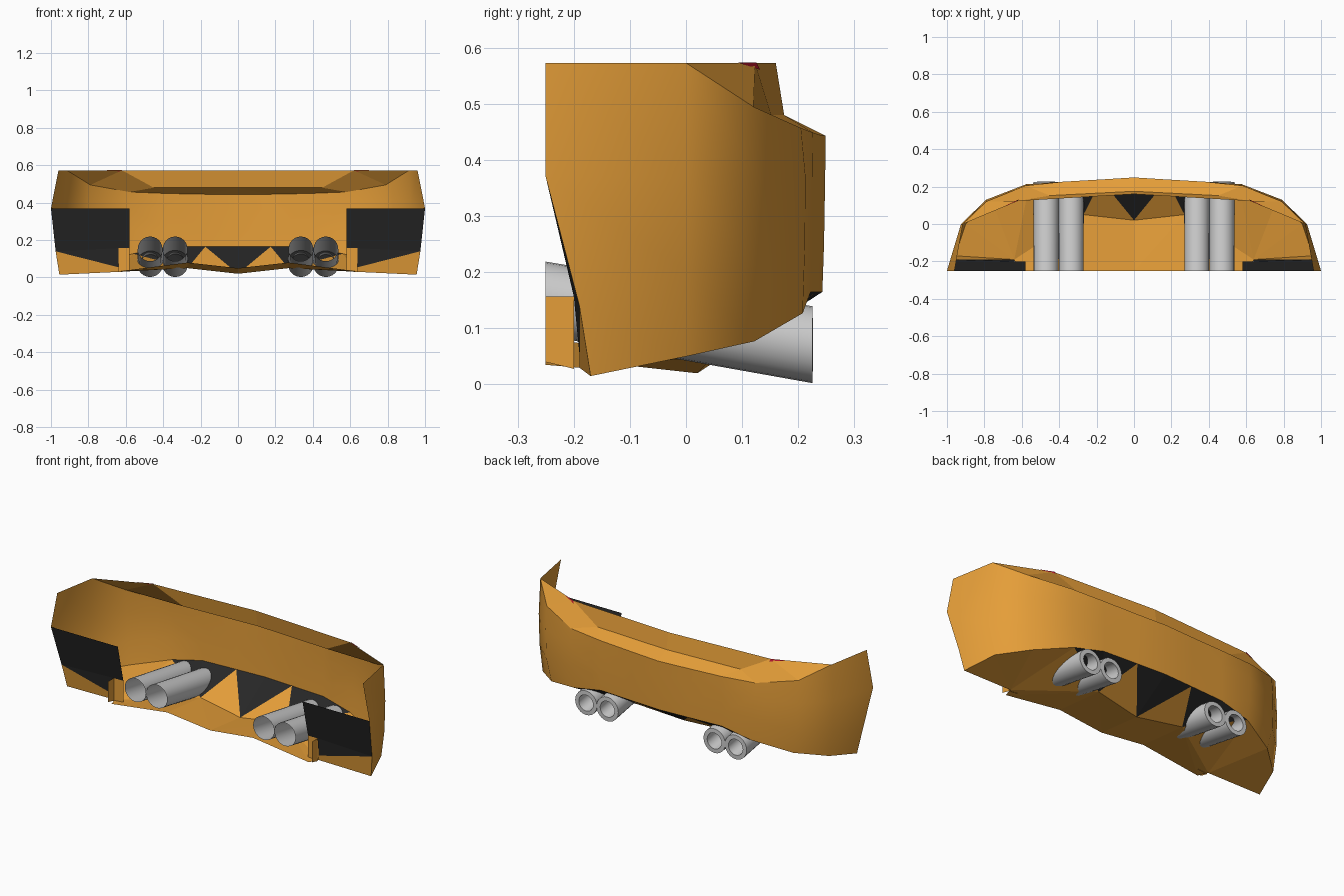
import bpy, bmesh, math

if "Cube" in bpy.data.objects:
    bpy.data.objects.remove(bpy.data.objects["Cube"])


def material(name, rgb):
    m = bpy.data.materials.new(name)
    m.diffuse_color = (*rgb, 1)
    m.use_nodes = True
    m.node_tree.nodes["Principled BSDF"].inputs["Base Color"].default_value = m.diffuse_color
    return m


ORANGE = material("orange paint", (0.78, 0.34, 0.04))
BLACK = material("black plastic", (0.02, 0.02, 0.02))
RED = material("red reflector", (0.55, 0.01, 0.03))


def finish(obj, mat, angle):
    if mat:
        obj.data.materials.append(mat)
    bpy.ops.object.select_all(action='DESELECT')
    obj.select_set(True)
    bpy.context.view_layer.objects.active = obj
    if angle:
        bpy.ops.object.shade_smooth_by_angle(angle=math.radians(angle))
    return obj


def sheet(name, polys, mat, angle=0):
    """Right-hand half from polygons, welded and mirrored across x = 0."""
    bm = bmesh.new()
    for p in polys:
        bm.faces.new([bm.verts.new(v) for v in p])
    bmesh.ops.remove_doubles(bm, verts=bm.verts, dist=0.0005)
    bmesh.ops.recalc_face_normals(bm, faces=bm.faces)
    me = bpy.data.meshes.new(name)
    bm.to_mesh(me)
    bm.free()
    obj = bpy.data.objects.new(name, me)
    bpy.context.collection.objects.link(obj)
    mod = obj.modifiers.new("mirror", 'MIRROR')
    mod.use_clip = True
    return finish(obj, mat, angle)


# Bumper skin: vertical ribs from the wheel arch to the centre, top to bottom
ribs = [
    [(0.96, -0.25, 0.573), (1.0, -0.25, 0.37), (0.975, -0.19, 0.14), (0.955, -0.17, 0.015)],
    [(0.915, 0.0, 0.573), (0.925, 0.0, 0.37), (0.92, 0.0, 0.2), (0.90, 0.0, 0.05)],
    [(0.79, 0.12, 0.495), (0.79, 0.13, 0.37), (0.785, 0.13, 0.2), (0.76, 0.122, 0.077)],
    [(0.58, 0.205, 0.457), (0.575, 0.213, 0.37), (0.57, 0.212, 0.25), (0.56, 0.208, 0.127)],
    [(0.38, 0.226, 0.449), (0.38, 0.225, 0.37), (0.38, 0.224, 0.25), (0.38, 0.222, 0.165)],
    [(0.175, 0.238, 0.445), (0.175, 0.237, 0.37), (0.175, 0.236, 0.25), (0.175, 0.234, 0.165)],
    [(0, 0.249, 0.443), (0, 0.248, 0.37), (0, 0.246, 0.25), (0, 0.243, 0.165)],
]
skin = [(a[i], b[i], b[i + 1], a[i + 1])
        for a, b in zip(ribs, ribs[1:]) for i in range(3)]
sheet("bumper_skin", skin, ORANGE, 35)
tops = [r[0] for r in ribs]
rim = [r[3] for r in ribs]

# Upper ledge and the upright panel behind it
corner, bend, mid = (0.62, 0.123, 0.573), (0.45, 0.152, 0.48), (0, 0.175, 0.48)
sheet("upper_ledge", [
    (tops[1], tops[2], corner),
    (tops[2], tops[3], bend, corner),
    (tops[3], tops[4], bend),
    (tops[4], tops[5], mid, bend),
    (tops[5], tops[6], mid),
], ORANGE)
sheet("upper_panel", [(corner, bend, mid, (0, 0.16, 0.573))], ORANGE)
sheet("reflector", [((0.62, 0.126, 0.5735), (0.70, 0.093, 0.5735), (0.615, 0.132, 0.561))], RED)

# Floor pan: front edge, fold line, then strips rising to the rim
f0, f1, f2 = (0, -0.25, 0.05), (0.27, -0.25, 0.08), (0.62, -0.25, 0.035)
f3 = (0.64, -0.19, 0.03)
v0, v1 = (0, 0.02, 0.02), (0.27, 0.05, 0.05)
sheet("floor_pan", [
    (f0, f1, v1), (f0, v1, v0),
    (v0, v1, rim[5]),
    (f1, f2, v1), (f2, f3, v1),
    (f3, rim[3], v1),
    (f3, rim[2], rim[3]),
    (f3, rim[1], rim[2]),
    (f3, rim[0], rim[1]),
], ORANGE)

# Dark diffuser triangles between the orange fins
sheet("diffuser", [(v0, rim[5], rim[6]), (v1, rim[3], rim[4]), (v1, rim[4], rim[5])], BLACK)

# Wheel arch liner, its lower lip and the inner post
low_out, low_in = ribs[0][2], (0.64, -0.19, 0.055)
sheet("arch_liner", [
    ((0.58, -0.25, 0.37), ribs[0][1], low_out, (0.64, -0.2, 0.157), (0.58, -0.2, 0.157)),
    ((0.64, -0.2, 0.157), low_out, low_in),
], BLACK)
sheet("arch_lip", [(low_out, rim[0], f3, low_in)], ORANGE)
sheet("arch_post", [
    ((0.64, -0.25, 0.157), (0.64, -0.2, 0.157), (0.64, -0.2, 0.028), (0.64, -0.25, 0.04)),
    ((0.64, -0.2, 0.157), (0.58, -0.2, 0.157), (0.58, -0.2, 0.035), (0.64, -0.2, 0.028)),
], ORANGE)


# Exhaust pipes: (y, z, radius) rings, open at the front, rolled rim at the back
def exhaust(name, x, n=24):
    path = [(-0.25, 0.153, 0.066), (0.225, 0.071, 0.0685),
            (0.226, 0.071, 0.045), (0.10, 0.092, 0.045)]
    rings = [[(x + r * math.cos(2 * math.pi * k / n), y,
               z + r * math.sin(2 * math.pi * k / n)) for k in range(n)]
             for y, z, r in path]
    polys = [(a[k], a[(k + 1) % n], b[(k + 1) % n], b[k])
             for a, b in zip(rings, rings[1:]) for k in range(n)]
    sheet(name, polys, None, 40)


exhaust("inner_exhausts", 0.336)
exhaust("outer_exhausts", 0.470)
